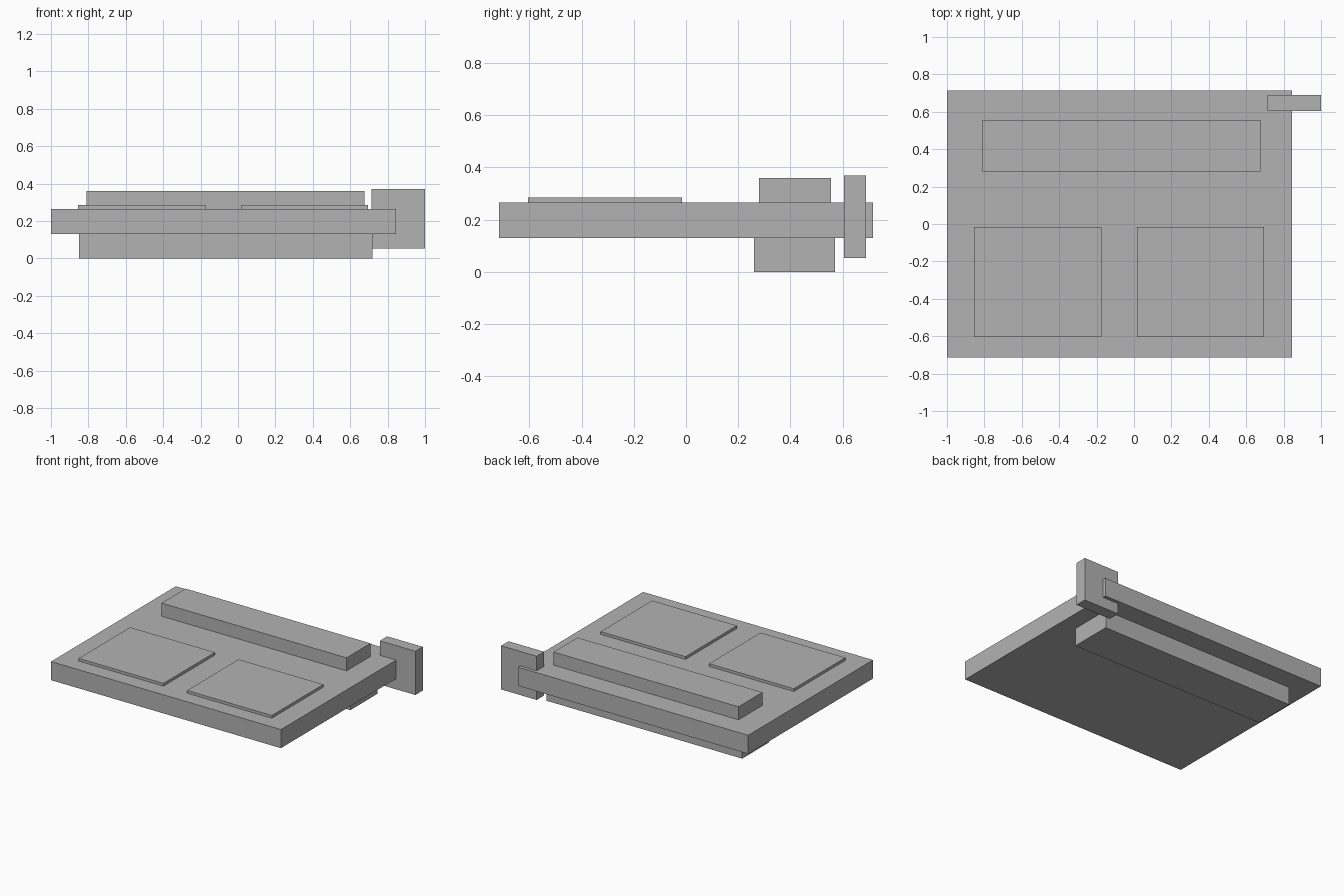
import bpy

cube = bpy.data.objects.get("Cube")
if cube:
    bpy.data.objects.remove(cube, do_unlink=True)

# Single plain grey
GREY = (0.45, 0.45, 0.45, 1)
grey = bpy.data.materials.new("plain grey")
grey.use_nodes = True
grey.diffuse_color = GREY
grey.node_tree.nodes["Principled BSDF"].inputs["Base Color"].default_value = GREY


def box(name, x, y, z):
    """Add a box spanning the given (low, high) ranges."""
    spans = (x, y, z)
    bpy.ops.mesh.primitive_cube_add(size=1, location=[(a + b) / 2 for a, b in spans])
    obj = bpy.context.object
    obj.name = obj.data.name = name
    obj.scale = [b - a for a, b in spans]
    bpy.ops.object.transform_apply(location=False, rotation=False, scale=True)
    obj.data.materials.append(grey)
    return obj


BOTTOM, TOP = 0.13, 0.265

# Main slab
box("board", (-1, 0.845), (-0.715, 0.715), (BOTTOM, TOP))

# Long bars above and below the rear half
box("upper_bar", (-0.81, 0.675), (0.28, 0.555), (TOP, 0.36))
box("lower_bar", (-0.85, 0.72), (0.26, 0.57), (0, BOTTOM))

# Two thin square pads at the front
for side, left in (("right", -0.855), ("left", 0.015)):
    box(side + "_pad", (left, left + 0.68), (-0.605, -0.015), (TOP, 0.285))

# Upright plate through the rear left edge
box("side_plate", (0.715, 1), (0.605, 0.69), (0.053, 0.37))
